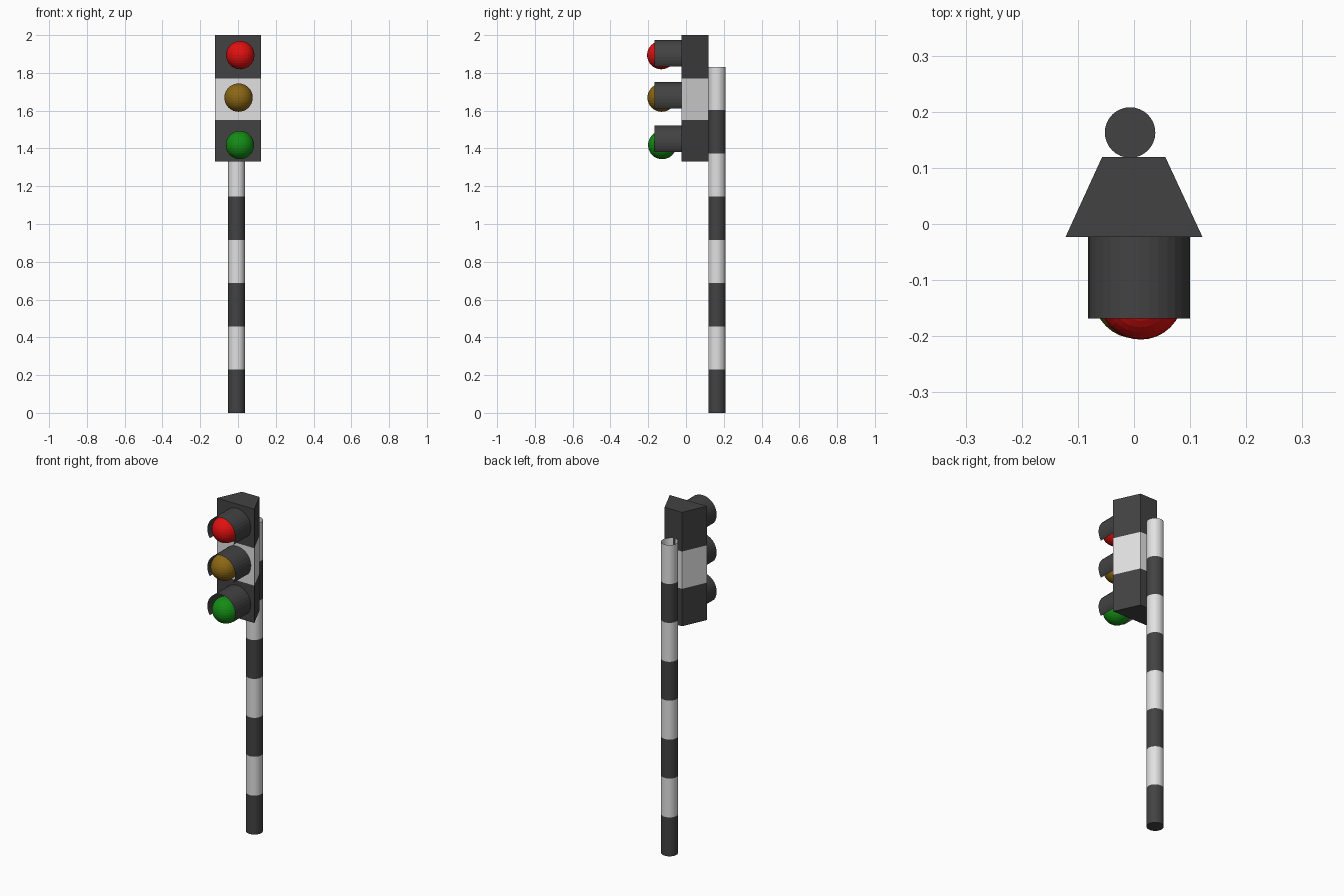
import bpy, bmesh
from math import sin, cos, pi

cube = bpy.data.objects.get("Cube")
if cube:
    bpy.data.objects.remove(cube, do_unlink=True)


def material(name, color):
    m = bpy.data.materials.new(name)
    m.use_nodes = True
    m.diffuse_color = (*color, 1)
    m.node_tree.nodes["Principled BSDF"].inputs["Base Color"].default_value = (*color, 1)
    return m


DARK = material("dark grey", (0.055, 0.055, 0.055))
WHITE = material("white", (0.75, 0.75, 0.75))
RED = material("red", (0.75, 0.005, 0.005))
AMBER = material("amber", (0.26, 0.135, 0.007))
GREEN = material("green", (0.007, 0.26, 0.007))


def finish(name, bm, mats):
    mesh = bpy.data.meshes.new(name)
    bm.to_mesh(mesh)
    bm.free()
    for m in mats:
        mesh.materials.append(m)
    obj = bpy.data.objects.new(name, mesh)
    bpy.context.collection.objects.link(obj)
    return obj


def banded_column(name, outline, levels, cap_top):
    """Stack a counter-clockwise outline through the levels, alternating dark and white."""
    bm = bmesh.new()
    rings = [[bm.verts.new((x, y, z)) for x, y in outline] for z in levels]
    n = len(outline)
    for band, (low, high) in enumerate(zip(rings, rings[1:])):
        for i in range(n):
            j = (i + 1) % n
            face = bm.faces.new((low[i], low[j], high[j], high[i]))
            face.material_index = band % 2
    bm.faces.new(rings[0][::-1])
    if cap_top:
        bm.faces.new(rings[-1])
    return finish(name, bm, [DARK, WHITE])


def visor(name, x, z, radius, y_back, y_front):
    """Thin open hood: an arc covering the top and part of the sides."""
    bm = bmesh.new()
    step = pi / 16
    pairs = []
    for i in range(-3, 20):
        px, pz = x + radius * cos(i * step), z + radius * sin(i * step)
        pairs.append([bm.verts.new((px, y, pz)) for y in (y_back, y_front)])
    for a, b in zip(pairs, pairs[1:]):
        bm.faces.new((a[0], b[0], b[1], a[1]))
    return finish(name, bm, [DARK])


def lamp(name, center, mat):
    bm = bmesh.new()
    bmesh.ops.create_uvsphere(bm, u_segments=32, v_segments=16, radius=0.075)
    bmesh.ops.translate(bm, verts=bm.verts, vec=center)
    return finish(name, bm, [mat])


# Striped pole, open at the top
circle = [(-0.007 + 0.045 * cos(i * pi / 16), 0.163 + 0.045 * sin(i * pi / 16))
          for i in range(32)]
banded_column("pole", circle, [1.832 * i / 8 for i in range(9)], False)

# Signal housing, narrower at the back
trapezoid = [(-0.122, -0.023), (0.122, -0.023), (0.056, 0.119), (-0.057, 0.119)]
banded_column("signal_housing", trapezoid, [1.33, 1.55, 1.77, 2.0], True)

# Lamps and their hoods
for label, mat, lamp_center, hood_z in (
        ("red", RED, (0.012, -0.131, 1.894), 1.884),
        ("amber", AMBER, (0.003, -0.129, 1.669), 1.661),
        ("green", GREEN, (0.01, -0.126, 1.418), 1.431)):
    lamp(label + "_lamp", lamp_center, mat)
    visor(label + "_visor", 0.009, hood_z, 0.091, -0.023, -0.168)
